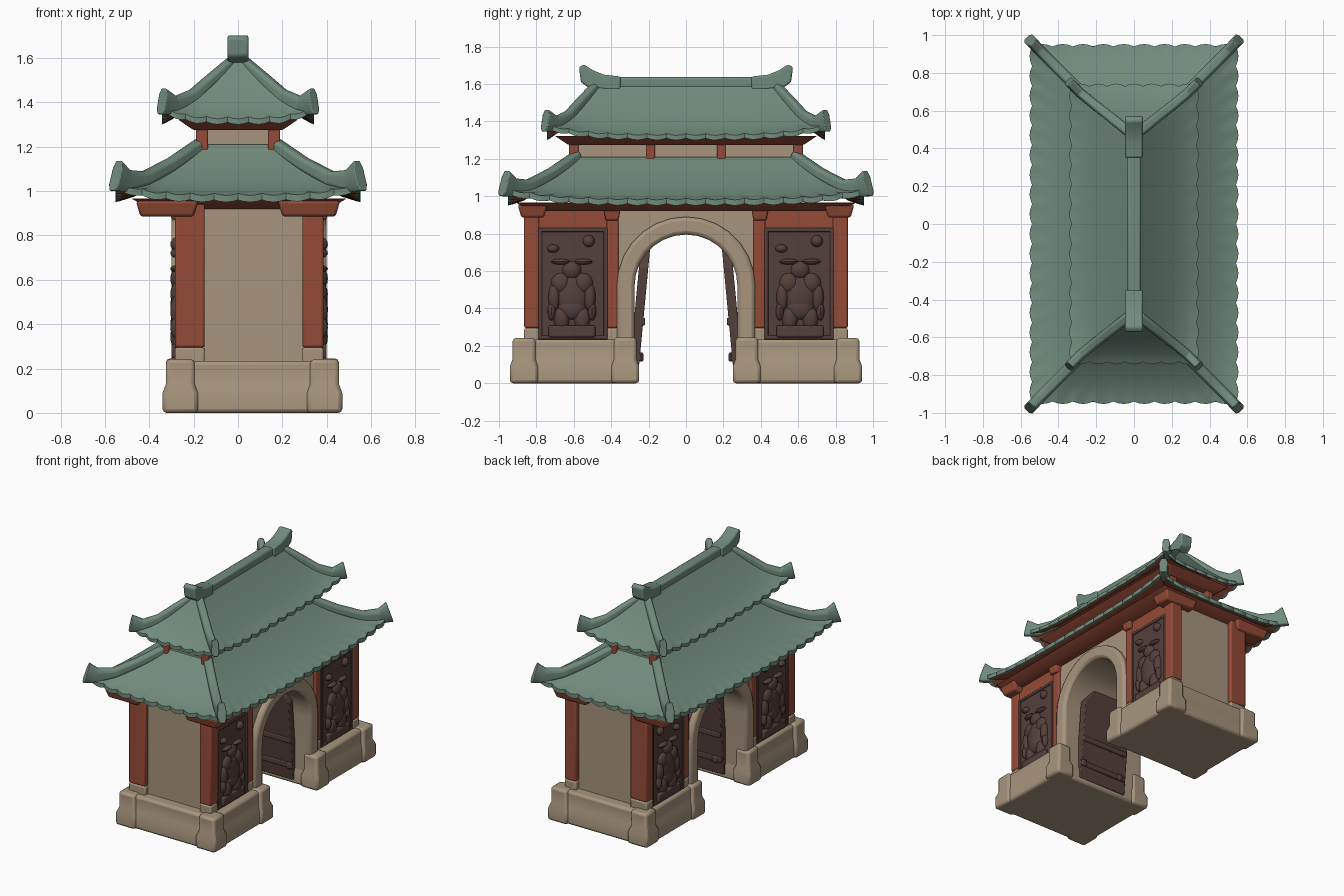
import bpy, bmesh, math
from mathutils import Vector, Matrix

if "Cube" in bpy.data.objects:
    bpy.data.objects.remove(bpy.data.objects["Cube"])

def material(name, rgb):
    m = bpy.data.materials.new(name)
    m.diffuse_color = (*rgb, 1)
    m.use_nodes = True
    m.node_tree.nodes["Principled BSDF"].inputs["Base Color"].default_value = m.diffuse_color
    return m

GREEN = material("roof_green", (0.165, 0.26, 0.205))
TAN = material("stone_tan", (0.385, 0.30, 0.205))
RED = material("timber_red", (0.30, 0.070, 0.039))
BROWN = material("carved_brown", (0.088, 0.050, 0.044))
CX = 0.05            # the body sits slightly off the roof axis

def finish(name, bm, mats, bevel=0.0):
    bmesh.ops.recalc_face_normals(bm, faces=bm.faces)
    me = bpy.data.meshes.new(name)
    bm.to_mesh(me)
    bm.free()
    for m in mats:
        me.materials.append(m)
    ob = bpy.data.objects.new(name, me)
    bpy.context.collection.objects.link(ob)
    if bevel:
        b = ob.modifiers.new("bevel", 'BEVEL')
        b.width, b.segments, b.limit_method = bevel, 2, 'ANGLE'
    bpy.ops.object.select_all(action='DESELECT')
    ob.select_set(True)
    bpy.context.view_layer.objects.active = ob
    bpy.ops.object.shade_smooth_by_angle(angle=math.radians(35))
    return ob

def loft(name, rings, mats, bevel=0.0, rule=None):
    """Skin closed rings of points and cap both ends."""
    bm = bmesh.new()
    vs = [[bm.verts.new(p) for p in r] for r in rings]
    n = len(vs[0])
    for k in range(len(vs) - 1):
        for i in range(n):
            j = (i + 1) % n
            f = bm.faces.new((vs[k][i], vs[k][j], vs[k + 1][j], vs[k + 1][i]))
            f.material_index = rule(k) if rule else 0
    bm.faces.new(vs[0][::-1])
    f = bm.faces.new(vs[-1])
    f.material_index = rule(len(vs)) if rule else 0
    return finish(name, bm, mats, bevel)

def box(name, x, y, z, mat, bevel=0.008, grow=0.0):
    """Box from (min, max) pairs; grow widens the top."""
    y = sorted(y); x = sorted(x)
    def ring(g, h):
        return [(x[0]-g, y[0]-g, h), (x[1]+g, y[0]-g, h), (x[1]+g, y[1]+g, h), (x[0]-g, y[1]+g, h)]
    return loft(name, [ring(0, z[0]), ring(grow, z[1])], [mat], bevel)

def extrude(name, prof, x0, x1, mat, bevel=0.0):
    """Extrude a y-z outline along x."""
    return loft(name, [[(x, y, z) for y, z in prof] for x in (x0, x1)], [mat], bevel)

def tube(name, path, w, heights, mat):
    """Rounded-rectangle bar along a path."""
    pts = [Vector(p) for p in path]
    rings = []
    for i, p in enumerate(pts):
        d = (pts[min(i+1, len(pts)-1)] - pts[max(i-1, 0)]).normalized()
        side = d.cross(Vector((0, 0, 1))).normalized()
        up = side.cross(d)
        h = heights[i]
        rings.append([p + side*w*a + up*h*b for a, b in
                      ((1, -.6), (1, .5), (.6, 1), (-.6, 1), (-1, .5), (-1, -.6), (-.6, -1), (.6, -1))])
    return loft(name, rings, [mat], 0.005)

# ---------- roofs: concave hipped shells with pleated eaves ----------
def roof(name, top, eave, zt, ze, power, lift, pleats, thick):
    def ring(s, dz):
        hx, hy = (top[i] + (eave[i] - top[i]) * s for i in (0, 1))
        out = []
        corners = [(-1, -1), (1, -1), (1, 1), (-1, 1)]
        for c in range(4):
            (ax, ay), (bx, by) = corners[c], corners[(c + 1) % 4]
            k = pleats[c % 2]
            for i in range(4 * k):
                u = i / (4 * k)
                t = 2 * u - 1
                wave = abs(math.sin(math.pi * k * u)) * s ** 5
                g = 0.013 * wave
                x = (ax + (bx-ax)*u) * hx + (ax*g if ax == bx else 0)
                y = (ay + (by-ay)*u) * hy + (ay*g if ay == by else 0)
                z = ze + (zt-ze)*(1-s)**power + lift*s**3*abs(t)**4 - 0.01*wave
                out.append((x, y, z + dz))
        return out
    N = 9
    rings = [ring(i / N, 0) for i in range(N + 1)]
    rings += [ring(1, -thick), ring(0.95, -thick), ring(0.78, -thick - 0.004), ring(0.55, -thick)]
    return loft(name, rings, [GREEN, RED], 0, lambda k: 1 if k > N + 1 else 0)

roof("lower_roof", (0.18, 0.60), (0.54, 0.94), 1.21, 0.99, 1.5, 0.05, (10, 18), 0.03)
roof("upper_roof", (0.025, 0.50), (0.33, 0.73), 1.60, 1.335, 1.3, 0.05, (7, 14), 0.025)

# hip ridges with upturned tips
LOW = [(.16, .58, 1.215), (.30, .72, 1.12), (.42, .84, 1.055), (.50, .92, 1.045), (.552, .974, 1.07)]
HIGH = [(.03, .49, 1.585), (.13, .57, 1.495), (.20, .625, 1.43), (.28, .69, 1.385), (.344, .754, 1.405)]
for sx in (-1, 1):
    for sy in (-1, 1):
        tube("lower_hip_ridge", [(sx*x, sy*y, z) for x, y, z in LOW], .03, (.03, .03, .034, .05, .072), GREEN)
        tube("upper_hip_ridge", [(sx*x, sy*y, z) for x, y, z in HIGH], .026, (.02, .026, .03, .042, .06), GREEN)

# top ridge and its horn-shaped ends
box("top_ridge", (-.037, .037), (-.48, .48), (1.57, 1.637), GREEN, .012)
HORN = [(.35, 1.56), (.35, 1.64), (.44, 1.65), (.50, 1.675), (.545, 1.705), (.572, 1.69), (.562, 1.61), (.52, 1.58)]
for s in (-1, 1):
    extrude("ridge_end", [(s*y, z) for y, z in HORN], -.047, .047, GREEN, .01)

# ---------- upper storey ----------
box("upper_wall", (-.155, .155), (-.58, .58), (1.12, 1.33), TAN)
for sx in (-1, 1):
    for y in (-.60, -.19, .19, .60):
        box("upper_post", (sx*.135, sx*.19), (y-.025, y+.025), (1.14, 1.32), RED)
box("upper_soffit", (-.20, .20), (-.63, .63), (1.275, 1.322), RED, .006, .07)

# ---------- lower soffit and flared corner brackets ----------
box("lower_soffit", (-.40, .41), (-.83, .83), (.92, .966), RED, .006, .08)
for sx in (-1, 1):
    for sy in (-1, 1):
        box("corner_bracket", (sx*.20, sx*.44), (sy*.76, sy*.88), (.885, .955), RED, .012, .02)
        box("inner_bracket", (CX + sx*.20, CX + sx*.35), (sy*.36, sy*.43), (.87, .945), RED, .01, .012)

# ---------- gate wall with arched passage ----------
R, ZC = 0.28, 0.52
def arc(r, n=14):
    return [(r*math.cos(math.pi*i/n), ZC + r*math.sin(math.pi*i/n)) for i in range(n + 1)]
wall = [(-.28, .05), (-.83, .05), (-.83, .96), (.83, .96), (.83, .05), (.28, .05)] + arc(R)
extrude("gate_wall", wall, CX - .31, CX + .31, TAN)
ring = [(.37, .05)] + arc(.37) + [(-.37, .05), (-.275, .05)] + arc(.275)[::-1] + [(.275, .05)]
extrude("stone_arch", ring, CX - .35, CX + .35, TAN, .02)

# ---------- stone plinths with bulging corner blocks ----------
def plinth(name, x, y, h, inset):
    x, y = sorted(x), sorted(y)
    def r(g, z):
        return [(x[0]+g, y[0]+g, z), (x[1]-g, y[0]+g, z), (x[1]-g, y[1]-g, z), (x[0]+g, y[1]-g, z)]
    loft(name, [r(0, 0), r(0, .09), r(inset, .13), r(inset, h)], [TAN], .018)
for sy in (-1, 1):
    plinth("plinth", (-.325, .455), (sy*.265, sy*.925), .235, .018)
    for sx in (-1, 1):
        edge = .065 + sx*.405
        plinth("plinth_corner", (edge, edge - sx*.16), (sy*.79, sy*.942), .242, .015)
        plinth("arch_foot", (edge, edge - sx*.14), (sy*.25, sy*.40), .245, .015)

# ---------- columns, headers and carved panels ----------
# relief blobs: y offset, height, y radius, z radius
BLOBS = [(0, .47, .085, .11), (0, .605, .05, .048), (0, .40, .075, .06)]
for s in (-1, 1):
    BLOBS += [(s*.06, .535, .052, .055), (s*.095, .46, .032, .075), (s*.108, .385, .022, .05),
              (s*.055, .345, .042, .065), (s*.06, .65, .05, .016)]
BLOBS += [(-.10, .72, .032, .022), (.09, .76, .032, .032)]

for sx in (-1, 1):
    X = lambda d: CX + sx*d
    for sy in (-1, 1):
        inner = .24 if sx > 0 else .20
        for mat, z in ((TAN, (.2, .295)), (RED, (.295, .96))):
            box("corner_column", (X(inner), X(.335)), (sy*.785, sy*.865), z, mat, .01)
            box("arch_column", (X(.27), X(.33)), (sy*.36, sy*.425), z, mat, .01)
        box("panel_header", (X(.27), X(.327)), (sy*.42, sy*.79), (.825, .96), RED)
        box("carved_panel", (X(.28), X(.325)), (sy*.42, sy*.79), (.235, .83), BROWN)
        for y in (.43, .78):
            box("panel_frame", (X(.30), X(.333)), (sy*(y-.01), sy*(y+.01)), (.235, .83), BROWN, .004)
        for z in (.245, .82):
            box("panel_frame", (X(.30), X(.333)), (sy*.43, sy*.78), (z-.01, z+.01), BROWN, .004)
        box("figure_pedestal", (X(.31), X(.35)), (sy*.61-.125, sy*.61+.125), (.245, .31), BROWN, .01)
        bm = bmesh.new()
        for dy, z, ry, rz in BLOBS:
            m = Matrix.Translation((X(.325), sy*.61 + dy, z)) @ Matrix.Diagonal((.03, ry, rz, 1))
            bmesh.ops.create_uvsphere(bm, u_segments=12, v_segments=8, radius=1, matrix=m)
        finish("relief_figure", bm, [BROWN])

# ---------- open door leaves along the passage ----------
def leaf_y(z):
    return .265 - .07 * z / .74
DOOR = [(-.18, .03), (.22, .03), (.22, .62), (.15, .71), (.03, .745), (-.10, .70), (-.18, .62)]
for s in (-1, 1):
    loft("door_leaf", [[(x + CX, s*(leaf_y(z) + d), z) for x, z in DOOR] for d in (-.005, .045)], [BROWN], .006)
    for z in (.14, .33):
        y = leaf_y(z)
        box("door_band", (CX-.17, CX+.22), (s*(y-.015), s*(y+.01)), (z-.02, z+.02), BROWN, .006)
    for x in (-.12, .20):
        box("door_knob", (CX+x-.022, CX+x+.022), (s*(leaf_y(.14)-.025), s*.25), (.115, .165), BROWN, .012)
